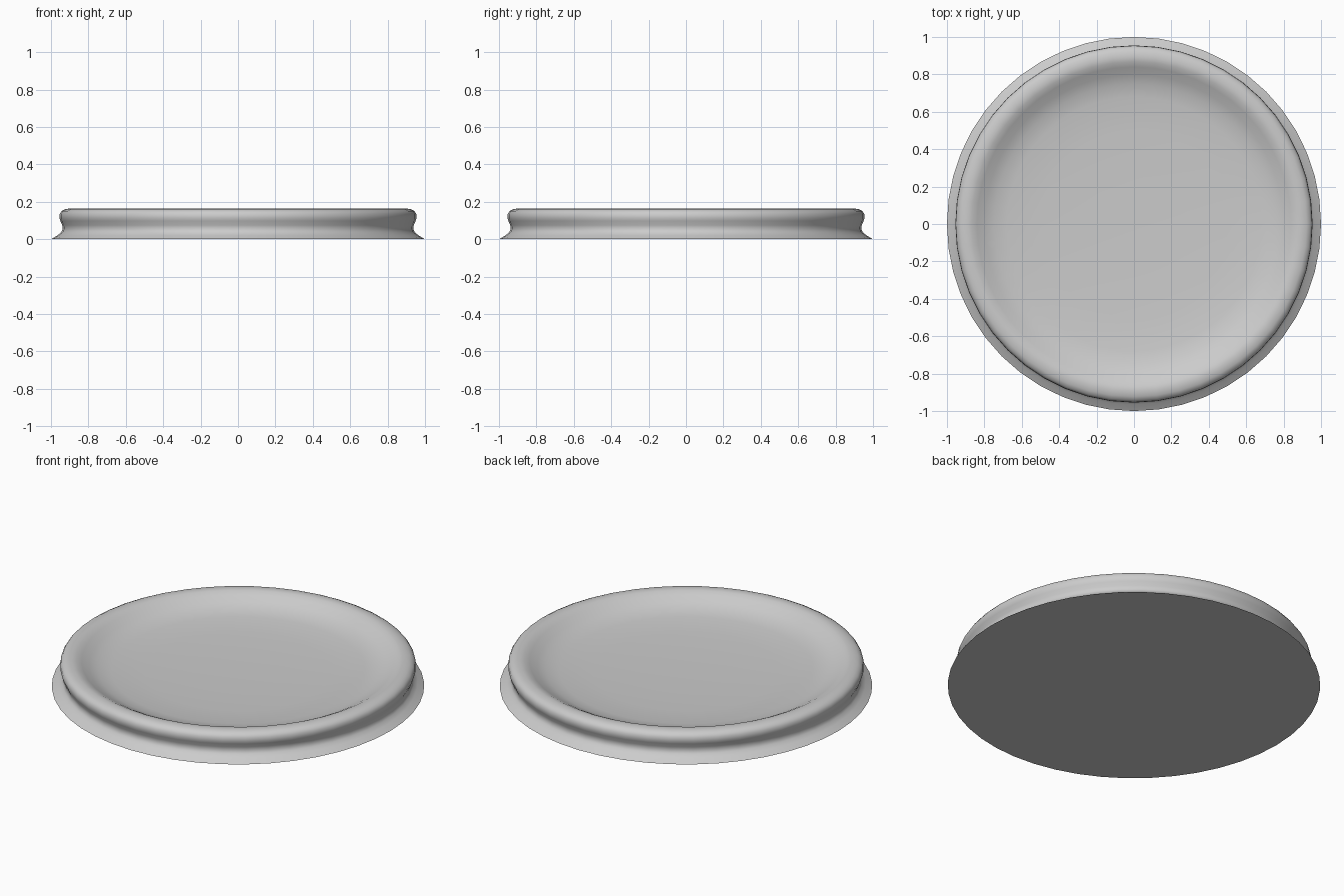
import bpy, bmesh, math

if "Cube" in bpy.data.objects:
    bpy.data.objects.remove(bpy.data.objects["Cube"])

SIDES = 48

# Half profile (radius, height): flared foot, waist, rolled rim, shallow dish
profile = [
    (1.0, 0.0), (0.965, 0.021), (0.945, 0.037), (0.937, 0.055), (0.94, 0.075),
    (0.95, 0.098), (0.955, 0.115), (0.953, 0.136), (0.943, 0.151),
    (0.923, 0.161), (0.893, 0.165), (0.868, 0.161), (0.84, 0.147),
    (0.80, 0.124), (0.75, 0.104), (0.68, 0.092), (0.5, 0.082), (0.25, 0.077),
]

bm = bmesh.new()
rings = []
for r, z in profile:
    rings.append([bm.verts.new((r * math.cos(2 * math.pi * i / SIDES),
                                r * math.sin(2 * math.pi * i / SIDES), z))
                  for i in range(SIDES)])

# Skin between rings
for a, b in zip(rings, rings[1:]):
    for i in range(SIDES):
        j = (i + 1) % SIDES
        bm.faces.new((a[i], a[j], b[j], b[i]))

# Flat underside and dish centre
bm.faces.new(rings[0][::-1])
centre = bm.verts.new((0, 0, 0.075))
for i in range(SIDES):
    bm.faces.new((rings[-1][i], rings[-1][(i + 1) % SIDES], centre))

mesh = bpy.data.meshes.new("round_dish")
bm.to_mesh(mesh)
bm.free()
dish = bpy.data.objects.new("round_dish", mesh)
bpy.context.collection.objects.link(dish)

# Smooth body with a crisp bottom edge
bpy.context.view_layer.objects.active = dish
dish.select_set(True)
bpy.ops.object.shade_smooth_by_angle(angle=math.radians(50))
